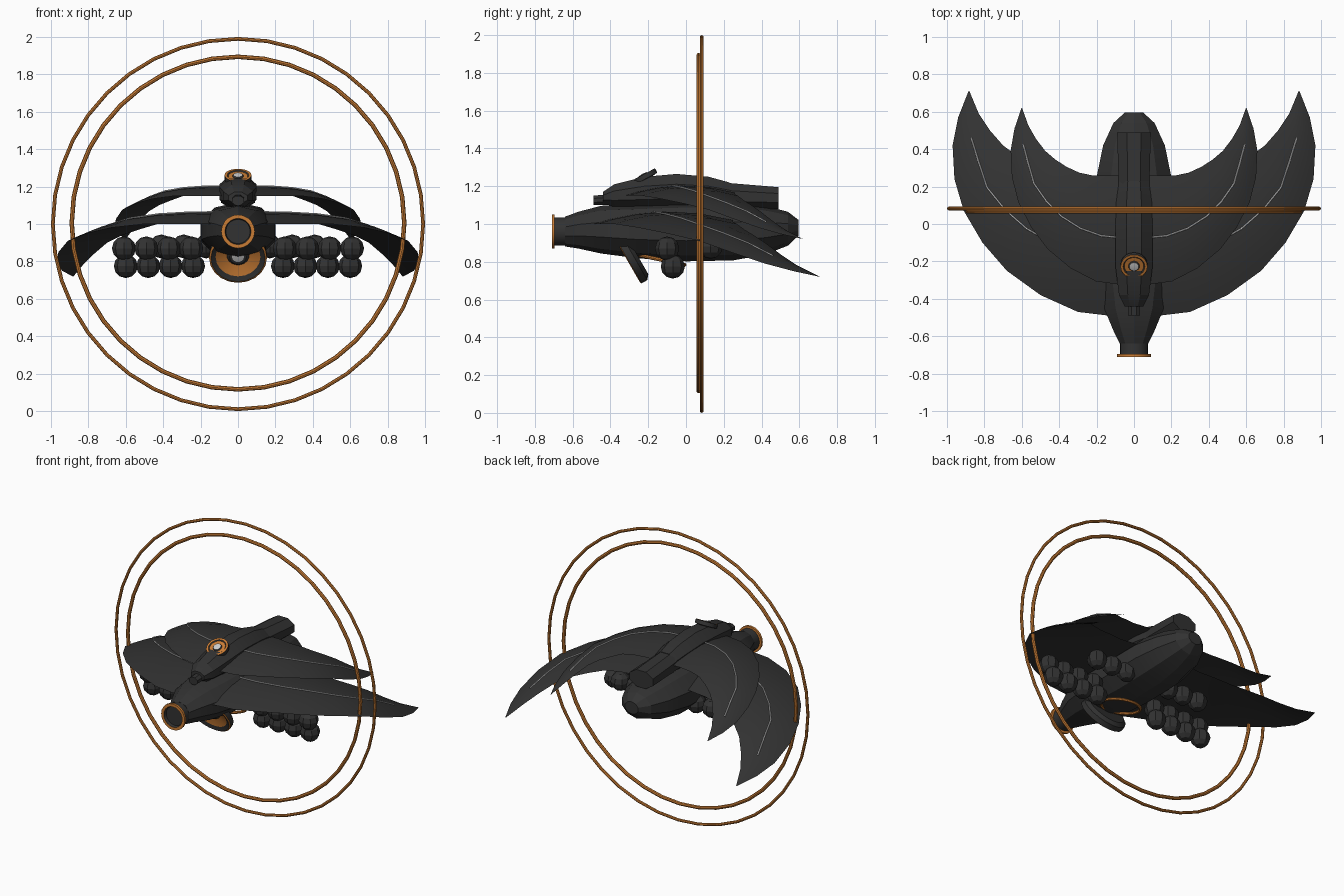
import bpy, bmesh, math
from mathutils import Vector, Matrix

if "Cube" in bpy.data.objects:
    bpy.data.objects.remove(bpy.data.objects["Cube"])


def material(name, rgb):
    m = bpy.data.materials.new(name)
    m.use_nodes = True
    m.diffuse_color = (*rgb, 1)
    m.node_tree.nodes["Principled BSDF"].inputs["Base Color"].default_value = (*rgb, 1)
    return m


DARK = material("charcoal", (0.032, 0.032, 0.032))
ORANGE = material("copper orange", (0.58, 0.2, 0.035))
LIGHT = material("pale grey", (0.6, 0.6, 0.6))
PALETTE = [DARK, ORANGE, LIGHT]
parts = []


def finish(name, bm, mats):
    bmesh.ops.recalc_face_normals(bm, faces=bm.faces)
    mesh = bpy.data.meshes.new(name)
    bm.to_mesh(mesh)
    bm.free()
    for m in mats:
        mesh.materials.append(m)
    ob = bpy.data.objects.new(name, mesh)
    bpy.context.collection.objects.link(ob)
    parts.append(ob)
    return ob


def bridge(bm, loops):
    """Skin a row of closed loops and cap both ends."""
    rows = [[bm.verts.new(p) for p in loop] for loop in loops]
    n = len(rows[0])
    for a, b in zip(rows, rows[1:]):
        for i in range(n):
            j = (i + 1) % n
            bm.faces.new((a[i], a[j], b[j], b[i]))
    bm.faces.new(rows[0])
    bm.faces.new(rows[-1])


def loft(name, sections, sides):
    """Fuselage along y from (y, half width, bottom, top) sections."""
    bm = bmesh.new()
    loops = []
    for y, w, lo, hi in sections:
        mid, half = (lo + hi) / 2, (hi - lo) / 2
        angles = [math.tau * (i + 0.5) / sides for i in range(sides)]
        k = 1 / math.cos(math.pi / sides)
        loops.append([(w * k * math.cos(a), y, mid + half * k * math.sin(a)) for a in angles])
    bridge(bm, loops)
    return finish(name, bm, [DARK])


def lathe(name, profile, colours, loc, tilt, sides=20):
    """Spin (radius, height) points; one palette index per band."""
    bm = bmesh.new()
    rows = []
    for r, h in profile:
        if r == 0:
            rows.append([bm.verts.new((0, 0, h))] * sides)
        else:
            rows.append([bm.verts.new((r * math.cos(math.tau * i / sides),
                                       r * math.sin(math.tau * i / sides), h))
                         for i in range(sides)])
    for a, b, c in zip(rows, rows[1:], colours):
        for i in range(sides):
            j = (i + 1) % sides
            corners = list(dict.fromkeys((a[i], a[j], b[j], b[i])))
            bm.faces.new(corners).material_index = c
    bm.transform(Matrix.Translation(loc) @ Matrix.Rotation(math.radians(tilt), 4, "X"))
    return finish(name, bm, PALETTE)


def ring(name, radius, tube, loc, tilt, segments=40):
    bpy.ops.mesh.primitive_torus_add(major_radius=radius, minor_radius=tube,
                                     major_segments=segments, minor_segments=8,
                                     location=loc, rotation=(math.radians(tilt), 0, 0))
    ob = bpy.context.object
    ob.name = name
    ob.data.materials.append(ORANGE)
    parts.append(ob)


# Crescent wing stations, root to tip: leading edge, trailing edge
LEADING = [(0.05, -0.5, 1), (0.3, -0.47, 1), (0.5, -0.38, 1), (0.68, -0.25, 0.98),
           (0.81, -0.1, 0.95), (0.91, 0.07, 0.91), (0.96, 0.24, 0.85),
           (0.97, 0.42, 0.79), (0.94, 0.57, 0.75), (0.885, 0.71, 0.72)]
TRAILING = [(0.05, 0.25, 1.02), (0.2, 0.25, 1.02), (0.32, 0.25, 1.01), (0.43, 0.27, 1),
            (0.53, 0.31, 0.97), (0.62, 0.36, 0.94), (0.7, 0.42, 0.9),
            (0.77, 0.5, 0.84), (0.83, 0.59, 0.78), (0.88, 0.71, 0.72)]


def wing_point(a, b, s, bulge):
    a, b = Vector(a), Vector(b)
    p = a.lerp(b, s)
    p.z += bulge * (b - a).length * 4 * s * (1 - s)
    return p


def wing(name, side, scale, shift):
    place = lambda p: (side * p.x * scale[0], p.y * scale[1] + shift[0], p.z * scale[2] + shift[1])
    chord = [0, 0.12, 0.3, 0.5, 0.75, 1]
    loops = []
    for a, b in zip(LEADING, TRAILING):
        upper = [wing_point(a, b, s, 0.075) for s in chord]
        lower = [wing_point(a, b, s, 0.012) for s in chord[-2:0:-1]]
        loops.append([place(p) for p in upper + lower])
    bm = bmesh.new()
    bridge(bm, loops)
    finish(name, bm, [DARK])
    # Pale line lying on the upper skin
    curve = bpy.data.curves.new(name + "_stripe", "CURVE")
    curve.dimensions = "3D"
    curve.bevel_depth = 0.0045
    curve.bevel_resolution = 1
    curve.materials.append(LIGHT)
    line = [place(wing_point(a, b, 0.5 if i > 5 else 0.43, 0.077))
            for i, (a, b) in enumerate(zip(LEADING[:8], TRAILING))]
    spline = curve.splines.new("POLY")
    spline.points.add(len(line) - 1)
    for pt, co in zip(spline.points, line):
        pt.co = (*co, 1)
    bpy.context.collection.objects.link(bpy.data.objects.new(name + "_stripe", curve))


for side, label in ((1, "left"), (-1, "right")):
    wing("lower_wing_" + label, side, (1, 1, 1), (0, 0))
    wing("upper_wing_" + label, side, (0.68, 0.785, 0.82), (0.0625, 0.33))

    # Hanging round pods: two stacked rows and a short rear row
    rows = [(0.25, 4, -0.1, 0.87), (0.24, 4, -0.07, 0.775), (0.17, 3, 0.13, 0.88)]
    for r, (start, count, y, z) in enumerate(rows):
        for i in range(count):
            bpy.ops.mesh.primitive_uv_sphere_add(
                segments=8, ring_count=6, radius=0.064,
                location=(side * (start + 0.12 * i), y, z))
            pod = bpy.context.object
            pod.name = f"pod_{label}_{r}_{i}"
            pod.data.materials.append(DARK)
            parts.append(pod)

# Main hull, upper hull, rear block and front gun
loft("hull", [(-0.64, 0.075, 0.885, 1.035), (-0.57, 0.11, 0.875, 1.06), (-0.45, 0.16, 0.85, 1.09),
              (-0.25, 0.195, 0.825, 1.1), (0, 0.2, 0.81, 1.11), (0.25, 0.2, 0.815, 1.11),
              (0.42, 0.165, 0.845, 1.09), (0.54, 0.11, 0.89, 1.06), (0.595, 0.05, 0.94, 1.02)], 10)
loft("upper_hull", [(-0.44, 0.05, 1.11, 1.17), (-0.38, 0.08, 1.09, 1.21), (-0.22, 0.1, 1.08, 1.25),
                    (-0.05, 0.1, 1.08, 1.265), (0.12, 0.095, 1.08, 1.25), (0.23, 0.08, 1.08, 1.22)], 8)
loft("rear_block", [(-0.05, 0.075, 1.08, 1.24), (0.49, 0.09, 1.08, 1.195)], 8)
loft("front_gun", [(-0.49, 0.033, 1.1, 1.15), (-0.38, 0.033, 1.1, 1.16)], 8)

# Nose tube with copper lip
lathe("nose", [(0.075, -0.06), (0.075, 0.015), (0.09, 0.015), (0.09, 0.03), (0.07, 0.03),
               (0.065, 0.01), (0, 0.01)], [0, 1, 1, 1, 0, 0], (0, -0.68, 0.96), 90)

# Tilted dish under the chin
lathe("chin_dish", [(0, -0.035), (0.13, -0.035), (0.155, -0.015), (0.155, 0.02), (0.145, 0.025),
                    (0.12, 0.012), (0.06, -0.005), (0.045, 0.012), (0.032, 0.012), (0, 0.02)],
      [0, 0, 0, 1, 0, 1, 0, 0, 2], (0, -0.295, 0.83), 120)
ring("belly_ring", 0.125, 0.01, (0, -0.13, 0.81), -12, 24)

# Round sensor sunk into the upper hull
lathe("top_sensor", [(0, -0.03), (0.072, -0.02), (0.072, 0.006), (0.058, 0.006), (0.052, 0),
                     (0.03, 0), (0.025, 0.008), (0, 0.012)],
      [0, 0, 1, 0, 1, 0, 2], (0, -0.225, 1.256), 28)

# Two large upright hoops
ring("inner_hoop", 0.889, 0.012, (0, 0.067, 1.005), 90)
ring("outer_hoop", 0.99, 0.01, (0, 0.083, 1), 90)

bpy.ops.object.select_all(action="DESELECT")
for ob in parts:
    ob.select_set(True)
bpy.context.view_layer.objects.active = parts[0]
bpy.ops.object.shade_smooth_by_angle(angle=math.radians(20))
